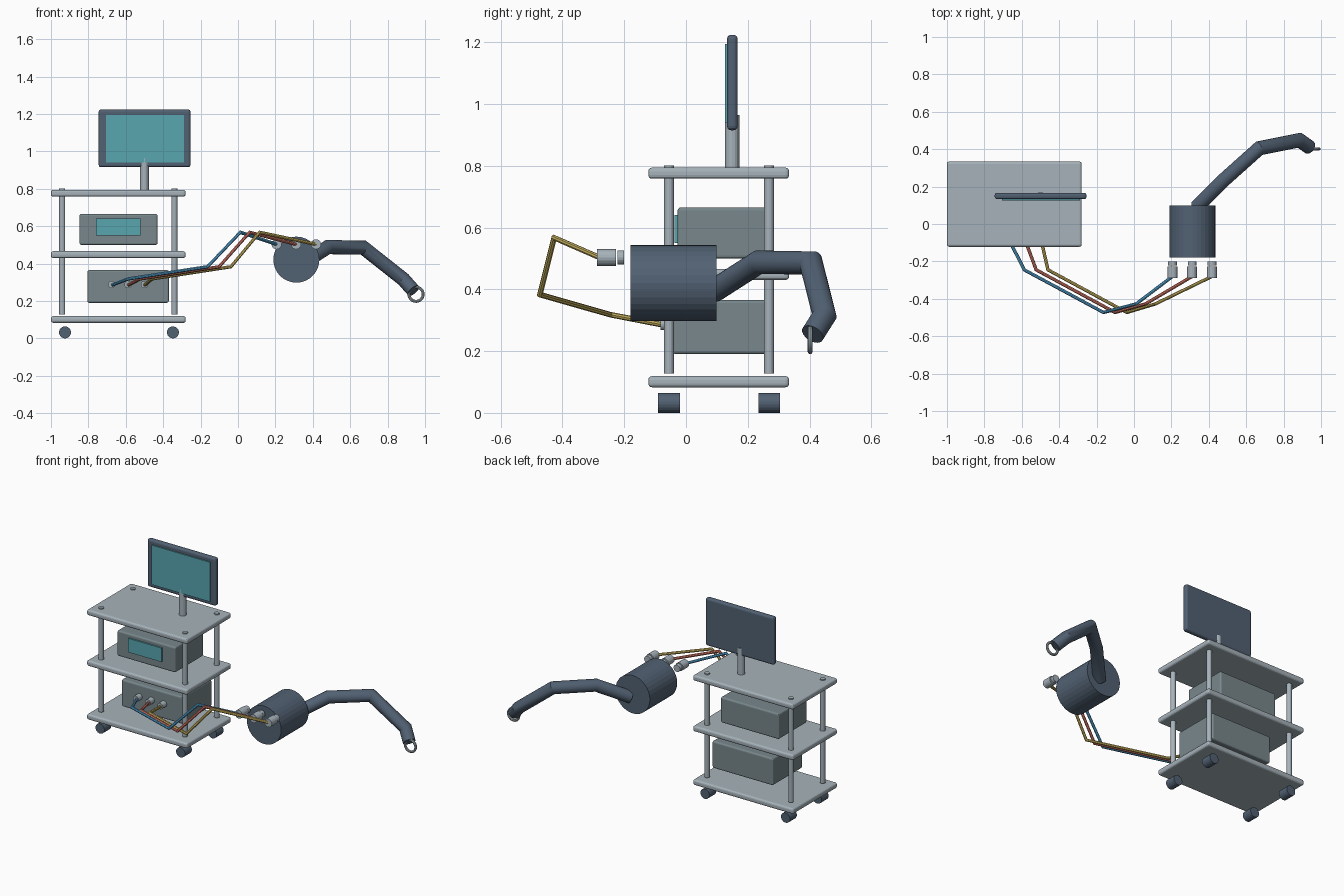
import bpy, bmesh, math
from mathutils import Vector, Matrix

if "Cube" in bpy.data.objects:
    bpy.data.objects.remove(bpy.data.objects["Cube"])


def material(name, srgb):
    m = bpy.data.materials.new(name)
    m.diffuse_color = [((c + 0.055) / 1.055) ** 2.4 for c in srgb] + [1]
    m.use_nodes = True
    m.node_tree.nodes["Principled BSDF"].inputs["Base Color"].default_value = m.diffuse_color
    return m


SLATE = material("dark slate", (0.32, 0.38, 0.45))
STEEL = material("light steel", (0.65, 0.70, 0.73))
CASE = material("grey case", (0.47, 0.53, 0.55))
SCREEN = material("teal screen", (0.35, 0.65, 0.69))
BLUE = material("blue cable", (0.34, 0.65, 0.83))
RED = material("red cable", (0.84, 0.47, 0.40))
YELLOW = material("yellow cable", (0.80, 0.71, 0.38))


def finish(bm, name, mat, smooth=False):
    bmesh.ops.recalc_face_normals(bm, faces=bm.faces)
    me = bpy.data.meshes.new(name)
    bm.to_mesh(me)
    bm.free()
    me.materials.append(mat)
    ob = bpy.data.objects.new(name, me)
    bpy.context.collection.objects.link(ob)
    if smooth:
        bpy.context.view_layer.objects.active = ob
        ob.select_set(True)
        bpy.ops.object.shade_smooth_by_angle(angle=math.radians(30))
        ob.select_set(False)
    return ob


def box(name, x, y, z, mat, bevel=0):
    """Box given by (min, max) ranges, with rounded edges."""
    bm = bmesh.new()
    size = [b - a for a, b in (x, y, z)]
    mid = [(a + b) / 2 for a, b in (x, y, z)]
    bmesh.ops.create_cube(bm, size=1, matrix=Matrix.Translation(mid) @ Matrix.Diagonal((*size, 1)))
    if bevel:
        bmesh.ops.bevel(bm, geom=bm.edges[:], offset=bevel, segments=3,
                        profile=0.5, affect='EDGES')
    return finish(bm, name, mat)


def tube(name, pts, r, mat, sides=16, smooth=False):
    """Round tube along points, with mitred corners and closed ends."""
    pts = [Vector(p) for p in pts]
    dirs = [(b - a).normalized() for a, b in zip(pts, pts[1:])]
    u = dirs[0].orthogonal().normalized()
    v = dirs[0].cross(u)
    ring = [pts[0] + r * (u * math.cos(t) + v * math.sin(t))
            for t in (2 * math.pi * i / sides for i in range(sides))]
    bm = bmesh.new()
    prev = [bm.verts.new(p) for p in ring]
    bm.faces.new(prev)
    for k, d in enumerate(dirs):
        n = d + dirs[k + 1] if k + 1 < len(dirs) else d
        # slide the ring along the segment to the mitre plane
        ring = [p + d * ((pts[k + 1] - p).dot(n) / d.dot(n)) for p in ring]
        cur = [bm.verts.new(p) for p in ring]
        for i in range(sides):
            j = (i + 1) % sides
            bm.faces.new((prev[i], prev[j], cur[j], cur[i]))
        prev = cur
    bm.faces.new(prev)
    return finish(bm, name, mat, smooth)


# Cart shelves
for label, z in (("bottom", 0.083), ("middle", 0.43), ("top", 0.758)):
    box(label + "_shelf", (-1.0, -0.28), (-0.122, 0.334), (z, z + 0.036), STEEL, 0.012)

# Posts and casters at the four corners
for side, px, cx in (("left", -0.94, -0.925), ("right", -0.34, -0.348)):
    for end, y in (("front", -0.055), ("back", 0.269)):
        tube(f"{end}_{side}_post", [(px, y, 0.128), (px, y, 0.801)], 0.016, STEEL)
        tube(f"{end}_{side}_caster", [(cx, y - 0.035, 0.032), (cx, y + 0.035, 0.032)],
             0.032, SLATE, 20)

# Equipment cases on the shelves
box("upper_case", (-0.847, -0.43), (-0.027, 0.262), (0.50, 0.665), CASE, 0.01)
box("upper_case_display", (-0.76, -0.522), (-0.0365, -0.027), (0.55, 0.64), SCREEN)
box("lower_case", (-0.805, -0.37), (-0.042, 0.262), (0.19, 0.365), CASE, 0.01)

# Monitor on its stand
box("monitor_frame", (-0.745, -0.254), (0.133, 0.167), (0.915, 1.224), SLATE, 0.013)
box("monitor_screen", (-0.707, -0.29), (0.126, 0.1335), (0.94, 1.195), SCREEN)
stand = tube("monitor_stand", [(-0.5, 0.149, 0.785), (-0.5, 0.149, 0.965)], 0.0235, STEEL)

# Cables, with a socket on the lower case and a plug at the drum
cables = (("blue", BLUE, -0.675, -0.587, -0.163, 0.012, 0.206),
          ("red", RED, -0.588, -0.523, -0.101, 0.062, 0.311),
          ("yellow", YELLOW, -0.50, -0.46, -0.038, 0.115, 0.417))
for name, mat, x0, x1, x2, x3, x4 in cables:
    tube(name + "_cable", [(x0, -0.07, 0.284), (x1, -0.245, 0.318), (x2, -0.473, 0.383),
                           (x3, -0.427, 0.567), (x4, -0.28, 0.503)], 0.009, mat, 8)
    tube(name + "_socket", [(x0, -0.083, 0.288), (x0, -0.04, 0.288)], 0.02, STEEL)
    tube(name + "_plug", [(x4, -0.288, 0.503), (x4, -0.226, 0.503)], 0.027, STEEL)
    tube(name + "_plug_collar", [(x4, -0.221, 0.503), (x4, -0.20, 0.503)], 0.023, STEEL)

# Drum-shaped handle body
tube("drum_body", [(0.312, -0.18, 0.421), (0.312, 0.099, 0.421)], 0.123, SLATE, 32)

# Bent arm leaving the back of the drum
tube("bent_arm", [(0.335, 0.09, 0.395), (0.48, 0.235, 0.488), (0.67, 0.405, 0.485),
                  (0.885, 0.448, 0.315), (0.938, 0.41, 0.255)], 0.038, SLATE, 20, True)

# Ring at the arm tip, facing the front
bm = bmesh.new()
N, M = 28, 8
rings = []
for i in range(N):
    a = 2 * math.pi * i / N
    row = []
    for j in range(M):
        b = 2 * math.pi * j / M
        rad = 0.038 + 0.008 * math.cos(b)
        row.append(bm.verts.new((0.952 + rad * math.cos(a), 0.402 + 0.008 * math.sin(b),
                                 0.236 + rad * math.sin(a))))
    rings.append(row)
for i in range(N):
    for j in range(M):
        p, q, k = rings[i], rings[(i + 1) % N], (j + 1) % M
        bm.faces.new((p[j], q[j], q[k], p[k]))
finish(bm, "tip_ring", STEEL, True)
